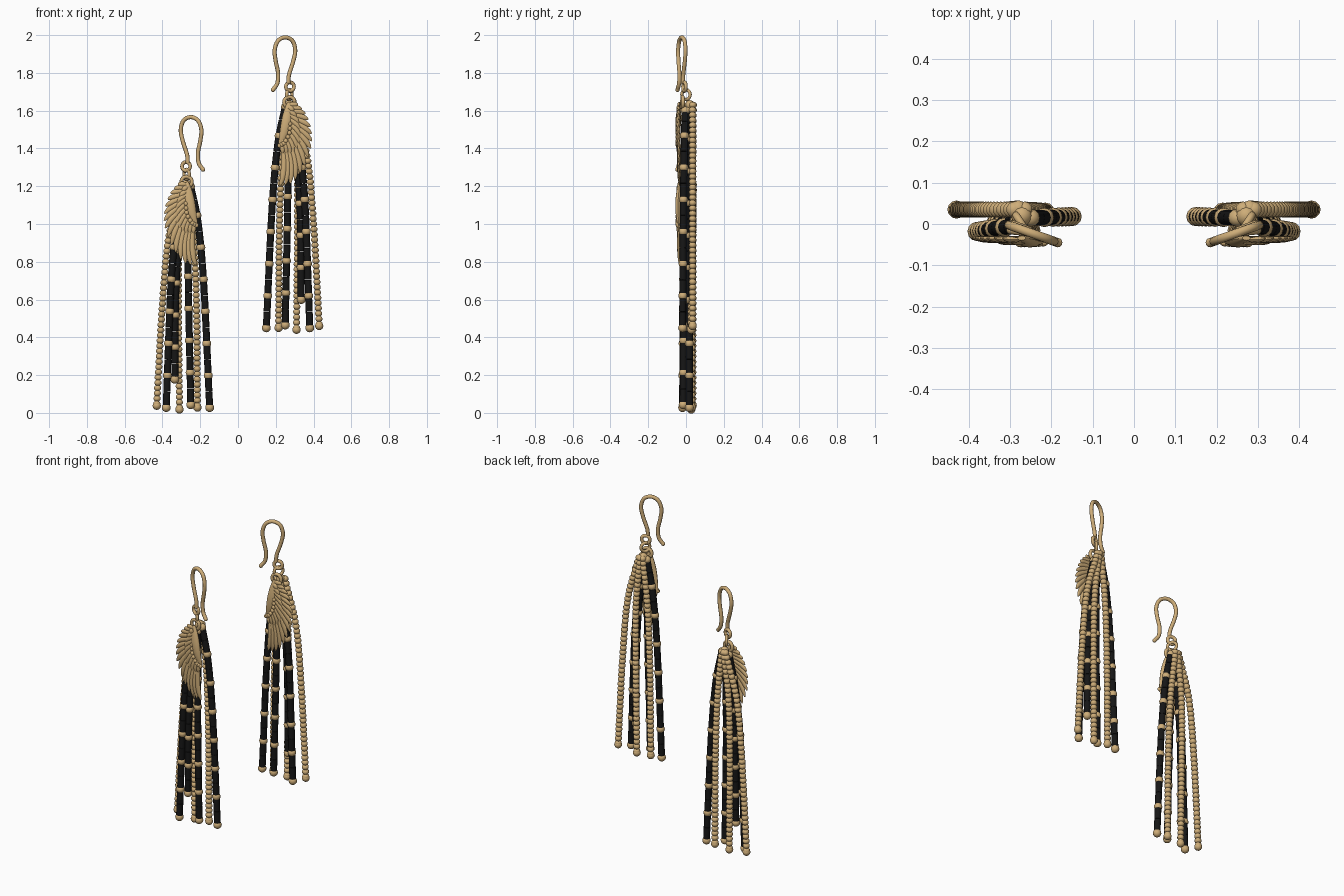
import bpy, bmesh, math
from mathutils import Vector, Matrix

if "Cube" in bpy.data.objects:
    bpy.data.objects.remove(bpy.data.objects["Cube"])


def material(name, rgb):
    m = bpy.data.materials.new(name)
    m.diffuse_color = (*rgb, 1)
    m.use_nodes = True
    m.node_tree.nodes["Principled BSDF"].inputs["Base Color"].default_value = m.diffuse_color
    return m


GOLD = material("gold", (0.62, 0.42, 0.19))
BLACK = material("black", (0.008, 0.008, 0.008))


def spline(pts, n):
    """n points along a smooth curve through pts."""
    p = [Vector(q) for q in pts]
    p = [2 * p[0] - p[1]] + p + [2 * p[-1] - p[-2]]
    out = []
    for k in range(n):
        f = k / (n - 1) * (len(p) - 3)
        i = min(int(f), len(p) - 4)
        t = f - i
        a, b, c, d = p[i:i + 4]
        out.append(0.5 * (2 * b + (c - a) * t + (2 * a - 5 * b + 4 * c - d) * t * t
                          + (3 * b - a - 3 * c + d) * t ** 3))
    return out


def sweep(bm, pts, radii, flat=1.0, sides=10):
    """Tube along pts; flat scales its depth in y."""
    rings = []
    for i, p in enumerate(pts):
        t = (pts[min(i + 1, len(pts) - 1)] - pts[max(i - 1, 0)]).normalized()
        n = t.cross(Vector((0, 1, 0))).normalized()
        b = n.cross(t)
        rings.append([bm.verts.new(p + n * radii[i] * math.cos(a) + b * radii[i] * flat * math.sin(a))
                      for a in (2 * math.pi * k / sides for k in range(sides))])
    for r, s in zip(rings, rings[1:]):
        for k in range(sides):
            bm.faces.new((r[k], r[(k + 1) % sides], s[(k + 1) % sides], s[k]))
    bm.faces.new(rings[0])
    bm.faces.new(rings[-1])


def ball(bm, p, r, scale=(1, 1, 1), rot=0.0, u=12, v=8):
    m = Matrix.Translation(p) @ Matrix.Rotation(rot, 4, 'Y') @ Matrix.Diagonal((*scale, 1))
    bmesh.ops.create_uvsphere(bm, u_segments=u, v_segments=v, radius=r, matrix=m)


def ring(bm, c, R, r, turn):
    """Closed wire ring standing upright, turned about z."""
    n, s, rows = 24, 8, []
    m = Matrix.Translation(c) @ Matrix.Rotation(turn, 4, 'Z')
    for i in range(n):
        a = 2 * math.pi * i / n
        rows.append([bm.verts.new(m @ Vector(((R + r * math.cos(b)) * math.cos(a), r * math.sin(b),
                                              (R + r * math.cos(b)) * math.sin(a))))
                     for b in (2 * math.pi * j / s for j in range(s))])
    for i in range(n):
        for j in range(s):
            q, w = rows[i], rows[(i + 1) % n]
            bm.faces.new((q[j], q[(j + 1) % s], w[(j + 1) % s], w[j]))


def finish(bm, name, mat, side, dz):
    for v in bm.verts:
        v.co.x *= side
        v.co.z += dz
    bmesh.ops.recalc_face_normals(bm, faces=bm.faces)
    me = bpy.data.meshes.new(name)
    bm.to_mesh(me)
    bm.free()
    me.materials.append(mat)
    ob = bpy.data.objects.new(name, me)
    bpy.context.collection.objects.link(ob)
    bpy.context.view_layer.objects.active = ob
    ob.select_set(True)
    bpy.ops.object.shade_smooth_by_angle(angle=math.radians(50))
    ob.select_set(False)


# strands: front-view points from bottom to top, depth at the bottom and top
GOLD_STRANDS = [
    ([(.43, .47), (.40, 1.0), (.365, 1.36), (.29, 1.63)], .035, .035),
    ([(.31, .45), (.315, 1.0), (.31, 1.35), (.28, 1.63)], .028, .038),
    ([(.215, .46), (.22, 1.0), (.235, 1.35), (.265, 1.63)], .03, .035),
]
BLACK_STRANDS = [
    ([(.15, .45), (.18, 1.08), (.21, 1.42), (.25, 1.62)], .018, .015),
    ([(.25, .465), (.262, 1.05), (.265, 1.35), (.268, 1.6)], -.015, 0),
    ([(.335, .6), (.33, 1.05), (.31, 1.35), (.28, 1.6)], .0, .005),
    ([(.38, .45), (.355, 1.1), (.325, 1.4), (.285, 1.6)], -.018, -.005),
]


def strand_path(s, n=200):
    pts, y0, y1 = s
    path = spline([(x, y0 + (y1 - y0) * i / 3, z) for i, (x, z) in enumerate(pts)], n)
    dist = [0]
    for a, b in zip(path, path[1:]):
        dist.append(dist[-1] + (b - a).length)

    def at(d):
        i = next((k for k in range(1, n) if dist[k] >= d), n - 1)
        return path[i - 1].lerp(path[i], (d - dist[i - 1]) / (dist[i] - dist[i - 1]))
    return at, dist[-1]


def earring(label, side, dz):
    # ear hook, tilted in plan
    bm = bmesh.new()
    h = [(.185, 1.71), (.208, 1.745), (.212, 1.80), (.20, 1.86), (.194, 1.92), (.212, 1.97),
         (.25, 1.988), (.288, 1.97), (.303, 1.92), (.292, 1.86), (.27, 1.79), (.266, 1.745)]
    path = spline([(x, -.045 + (x - .185) * .36, z) for x, z in h], 60)
    sweep(bm, path, [.011] * 60)
    ball(bm, path[0], .0115)
    ring(bm, (.275, -.008, 1.727), .023, .010, .35)
    finish(bm, label + "_ear_hook", GOLD, side, dz)

    # linking rings
    bm = bmesh.new()
    ring(bm, (.272, .0, 1.685), .026, .009, 1.0)
    ring(bm, (.272, -.018, 1.645), .028, .010, 0.1)
    ball(bm, (.272, .02, 1.63), .026)
    finish(bm, label + "_link_rings", GOLD, side, dz)

    # long wing feathers fanned between a root line and a tip line
    bm = bmesh.new()
    n = 15
    roots = spline([(.272, -.036, 1.63), (.277, -.036, 1.55), (.27, -.036, 1.48), (.235, -.036, 1.42)], n)
    tips = spline([(.318, -.034, 1.63), (.362, -.034, 1.575), (.388, -.034, 1.49), (.385, -.034, 1.40),
                   (.345, -.034, 1.30), (.285, -.034, 1.22), (.225, -.034, 1.205)], n)
    for i, (a, b) in enumerate(zip(roots, tips)):
        d = b - a
        c = (a + b) / 2 + Vector((-d.z, 0, d.x)) * .14 + Vector((0, -.006, 0))
        p = [a * (1 - t) ** 2 + c * 2 * t * (1 - t) + b * t * t for t in (k / 10 for k in range(11))]
        w = .013 + .004 * i / n
        sweep(bm, p, [w * k for k in (.7, .8, .88, .94, 1, 1, 1, .97, .88, .68, .25)], .55, 8)
    finish(bm, label + "_wing_feathers", GOLD, side, dz)

    # short covert feathers over the roots
    bm = bmesh.new()
    n = 11
    a_line = spline([(.268, -.043, 1.62), (.265, -.043, 1.55), (.255, -.043, 1.48), (.225, -.043, 1.43)], n)
    b_line = spline([(.292, -.043, 1.595), (.325, -.043, 1.52), (.325, -.043, 1.43),
                     (.285, -.043, 1.375), (.235, -.043, 1.375)], n)
    for a, b in zip(a_line, b_line):
        d = b - a
        c = (a + b) / 2 + Vector((-d.z, 0, d.x)) * .18
        p = [a * (1 - t) ** 2 + c * 2 * t * (1 - t) + b * t * t for t in (k / 6 for k in range(7))]
        sweep(bm, p, [.014 * k for k in (.7, .85, 1, 1, .95, .75, .3)], .6, 8)
    finish(bm, label + "_wing_coverts", GOLD, side, dz)

    # smooth leading edge of the wing with a beaded hem
    bm = bmesh.new()
    p = spline([(.272, -.034, 1.645), (.264, -.038, 1.59), (.254, -.042, 1.53),
                (.24, -.042, 1.47), (.222, -.038, 1.42)], 20)
    sweep(bm, p, [.010 + .017 * math.sin(math.pi * (k / 19) ** .9) for k in range(20)], .55, 12)
    for q in spline([(.275, -.048, 1.53), (.27, -.048, 1.475), (.245, -.048, 1.43), (.22, -.046, 1.415)], 8):
        ball(bm, q, .012, (1, .7, 1))
    finish(bm, label + "_wing_leading_edge", GOLD, side, dz)

    # gold strands of small round beads
    bm = bmesh.new()
    for s in GOLD_STRANDS:
        at, length = strand_path(s)
        count = int(length / .0275)
        for k in range(count + 1):
            ball(bm, at(length * k / count), .02, (1, 1, .85), 0, 10, 7)
        ball(bm, at(0) - Vector((0, 0, .01)), .022)
    finish(bm, label + "_gold_bead_strands", GOLD, side, dz)

    # black tube beads with gold spacer beads between
    tubes, spacers = bmesh.new(), bmesh.new()
    step = .17
    for s in BLACK_STRANDS:
        at, length = strand_path(s)
        d = 0
        while d < length - .02:
            ball(spacers, at(d), .0235)
            lo, hi = d + .014, min(d + step - .014, length)
            mid = (lo + hi) / 2
            for u, v in ((lo, mid - .001), (mid + .001, hi)):
                if v - u > .01:
                    sweep(tubes, [at(u), at((u + v) / 2), at(v)], [.0185] * 3, 1, 12)
            d += step
        ball(spacers, at(length), .022)
    finish(tubes, label + "_black_tube_beads", BLACK, side, dz)
    finish(spacers, label + "_gold_spacer_beads", GOLD, side, dz)


earring("right", 1, 0)
earring("left", -1, -.422)
